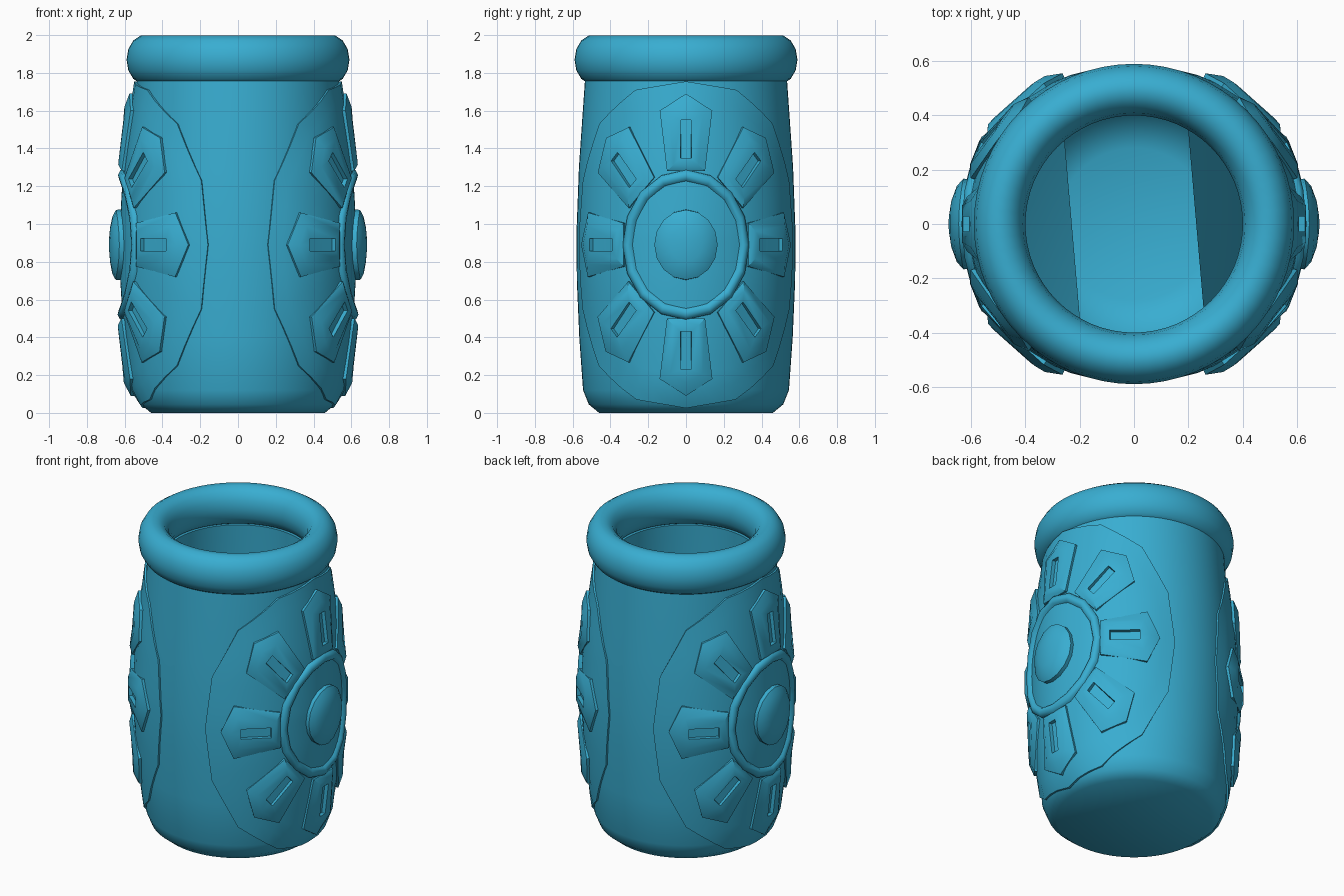
import bpy, bmesh
from math import sin, cos, pi, hypot

if "Cube" in bpy.data.objects:
    bpy.data.objects.remove(bpy.data.objects["Cube"])

mat = bpy.data.materials.new("blue_glaze")
mat.diffuse_color = (0.04, 0.42, 0.64, 1)
mat.use_nodes = True
mat.node_tree.nodes["Principled BSDF"].inputs["Base Color"].default_value = mat.diffuse_color

# Outer wall of the jar: radius, height
WALL = [(0.46, 0), (0.515, 0.045), (0.545, 0.12), (0.565, 0.4), (0.578, 0.7),
        (0.58, 0.95), (0.567, 1.3), (0.535, 1.76)]
CZ = 0.89       # height of medallion centre
WRAP = 1.41     # medallion units to angle around the jar


def wall_radius(z):
    if z <= 0:
        return WALL[0][0]
    for (r0, z0), (r1, z1) in zip(WALL, WALL[1:]):
        if z <= z1:
            return r0 + (r1 - r0) * (z - z0) / (z1 - z0)
    return WALL[-1][0]


def wrap(u, v, off):
    """Point at (u sideways, v up) on the right-hand medallion, lifted by off."""
    z, a = CZ + v, u * WRAP
    t = min(1, hypot(u, v) / 0.92)
    r = wall_radius(z) + 0.01 + 0.037 * (1 - t * t) + off
    return (r * cos(a), r * sin(a), z)


def loft(name, rings, cap_end=True, close=False, angle=40, mirror=True):
    bm = bmesh.new()
    rows = [[bm.verts.new(p) for p in ring] for ring in rings]
    n = len(rows[0])
    pairs = list(zip(rows, rows[1:])) + ([(rows[-1], rows[0])] if close else [])
    for a, b in pairs:
        for i in range(n):
            j = (i + 1) % n
            bm.faces.new((a[i], a[j], b[j], b[i]))
    if not close:
        bm.faces.new(rows[0])
        if cap_end:
            bm.faces.new(rows[-1])
    bmesh.ops.recalc_face_normals(bm, faces=bm.faces)
    me = bpy.data.meshes.new(name)
    bm.to_mesh(me)
    bm.free()
    me.materials.append(mat)
    ob = bpy.data.objects.new(name, me)
    bpy.context.collection.objects.link(ob)
    bpy.ops.object.select_all(action='DESELECT')
    ob.select_set(True)
    bpy.context.view_layer.objects.active = ob
    bpy.ops.object.shade_smooth_by_angle(angle=angle * pi / 180)
    if mirror:      # same decoration on the left side
        m = ob.modifiers.new("mirror", 'MIRROR')
        m.use_bisect_axis[0] = False
        m.use_clip = False
        m.use_mirror_merge = False
    return ob


def circle(r, z, n=64):
    return [(r * cos(2 * pi * i / n), r * sin(2 * pi * i / n), z) for i in range(n)]


def disc_ring(rad, off, n=16):
    return [wrap(rad * sin(2 * pi * i / n), rad * cos(2 * pi * i / n), off)
            for i in range(n)]


# Jar body with hollow inside
inner = [(0.43, 1.76), (0.45, 1.3), (0.46, 0.8), (0.45, 0.3), (0.40, 0.14), (0.28, 0.09)]
loft("jar_body", [circle(r, z) for r, z in WALL + inner], angle=60, mirror=False)

# Thick rounded rim
loft("jar_rim", [circle(0.495 + 0.095 * cos(2 * pi * k / 14), 1.87 + 0.13 * sin(2 * pi * k / 14))
                 for k in range(14)], close=True, mirror=False)


# Raised oval panel, slightly squarish and faceted at the edge
def panel_ring(t, off, n=16):
    pts = []
    for i in range(n):
        s, c = sin(2 * pi * i / n), cos(2 * pi * i / n)
        k = t / (abs(s) ** 2.3 + abs(c) ** 2.3) ** (1 / 2.3)
        pts.append((k * s * 0.92, k * c * 0.865))
    out = []
    for i in range(n):
        (u0, v0), (u1, v1) = pts[i], pts[(i + 1) % n]
        for f in (0, 1 / 3, 2 / 3):
            out.append(wrap(u0 + (u1 - u0) * f, v0 + (v1 - v0) * f, off))
    return out


loft("medallion_panel", [panel_ring(1, -0.03), panel_ring(1, 0)] +
     [panel_ring(t, 0) for t in (0.9, 0.8, 0.7, 0.6, 0.5, 0.4, 0.3, 0.2, 0.1)])

# Ring and domed centre
loft("medallion_ring", [disc_ring(r, o) for r, o in
     ((0.40, -0.012), (0.395, 0.015), (0.37, 0.026), (0.345, 0.018), (0.332, -0.012))],
     close=True, angle=60)
loft("centre_dome", [disc_ring(r, o) for r, o in
     ((0.187, -0.01), (0.185, 0.025), (0.15, 0.042), (0.09, 0.052), (0.03, 0.056))], angle=45)

# Eight petals, each with a sunken slot
OUT = [(0.39, -0.115), (0.71, -0.17), (0.80, 0), (0.71, 0.17), (0.39, 0.115)]
SLOT = [(0.46, -0.032), (0.66, -0.032), (0.66, 0), (0.66, 0.032), (0.46, 0.032)]
MID = [((a + c) / 2, (b + d) / 2) for (a, b), (c, d) in zip(OUT, SLOT)]
for k in range(8):
    ca, sa = cos(k * pi / 4), sin(k * pi / 4)
    rings = [[wrap(a * sa + b * ca, a * ca - b * sa, off) for a, b in pts]
             for pts, off in ((OUT, -0.015), (OUT, 0.016), (MID, 0.033),
                              (SLOT, 0.03), (SLOT, 0.006))]
    loft("petal_%d" % (k + 1), rings, angle=40)
